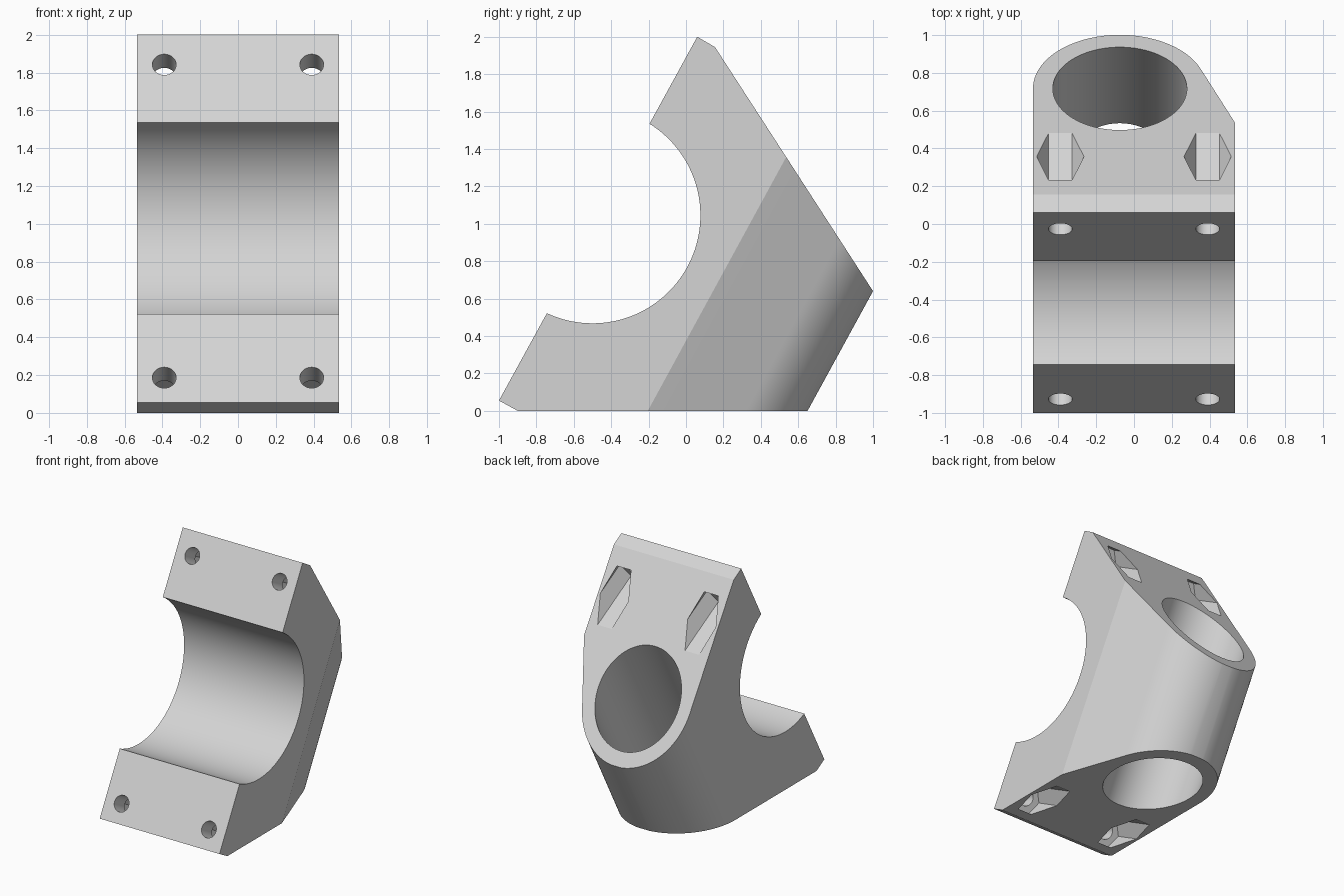
import bpy, bmesh, math
from mathutils import Vector

if "Cube" in bpy.data.objects:
    bpy.data.objects.remove(bpy.data.objects["Cube"])

grey = bpy.data.materials.new("light_grey")
grey.diffuse_color = (0.66, 0.66, 0.66, 1)
grey.use_nodes = True
grey.node_tree.nodes["Principled BSDF"].inputs["Base Color"].default_value = grey.diffuse_color

# tilted clamp frame: t runs up the split face, w runs into the body
A = math.radians(61.4)
ORIGIN = Vector((0, -1, 0.055))
T = Vector((0, math.cos(A), math.sin(A)))
W = Vector((0, math.sin(A), -math.cos(A)))


def local(x, t, w):
    return ORIGIN + Vector((x, 0, 0)) + T * t + W * w


def prism(name, ring, sweep):
    """Closed prism from a ring of points swept along a vector."""
    bm = bmesh.new()
    a = [bm.verts.new(p) for p in ring]
    b = [bm.verts.new(p + sweep) for p in ring]
    bm.faces.new(a)
    bm.faces.new(b)
    n = len(ring)
    for i in range(n):
        j = (i + 1) % n
        bm.faces.new((a[i], a[j], b[j], b[i]))
    bmesh.ops.recalc_face_normals(bm, faces=bm.faces)
    me = bpy.data.meshes.new(name)
    bm.to_mesh(me)
    bm.free()
    me.materials.append(grey)
    ob = bpy.data.objects.new(name, me)
    bpy.context.collection.objects.link(ob)
    return ob


def arc(cx, cy, r, a0, a1, n):
    return [(cx + r * math.cos(a0 + (a1 - a0) * i / n),
             cy + r * math.sin(a0 + (a1 - a0) * i / n)) for i in range(n + 1)]


def boolean(ob, cutter, op):
    m = ob.modifiers.new(cutter.name, 'BOOLEAN')
    m.operation, m.solver, m.object = op, 'EXACT', cutter
    bpy.context.view_layer.objects.active = ob
    bpy.ops.object.modifier_apply(modifier=m.name)
    bpy.data.objects.remove(cutter)


# side profile with the half-round saddle
side = [(-1, 0.055), (-0.9, 0), (0.65, 0), (1, 0.64), (0.155, 1.945), (0.06, 2)]
side += arc(-0.5, 1.045, 0.577, math.radians(58.1), math.radians(-115), 64)
bracket = prism("clamp_bracket", [Vector((-0.8, y, z)) for y, z in side], Vector((1.6, 0, 0)))

# cross-section: block blending into the round socket
CX, CW, R, HALF, SHOULDER = -0.075, 1.018, 0.46, 0.535, 0.725
dx, dw = HALF - CX, SHOULDER - CW
tangent = math.atan2(dw, dx) + math.acos(R / math.hypot(dx, dw))
section = [(-HALF, -0.5), (HALF, -0.5), (HALF, SHOULDER)]
section += arc(CX, CW, R, tangent, math.pi, 56)
boolean(bracket, prism("outline", [local(x, -1.5, w) for x, w in section], T * 5), 'INTERSECT')

# tube socket bore
bore = arc(CX, CW, 0.355, 0, 2 * math.pi, 80)[:-1]
boolean(bracket, prism("bore", [local(x, -1.5, w) for x, w in bore], T * 5), 'DIFFERENCE')

# bolt holes with hexagonal nut pockets
for x in (-0.39, 0.39):
    for t in (0.15, 2.035):
        hole = arc(x, t, 0.063, 0, 2 * math.pi, 32)[:-1]
        boolean(bracket, prism("hole", [local(p, q, -0.3) for p, q in hole], W * 0.5), 'DIFFERENCE')
        pocket = arc(x, t, 0.125, 0, 2 * math.pi, 6)[:-1]
        boolean(bracket, prism("pocket", [local(p, q, 0.15) for p, q in pocket], W), 'DIFFERENCE')

bpy.ops.object.select_all(action='DESELECT')
bracket.select_set(True)
bpy.context.view_layer.objects.active = bracket
bpy.ops.object.shade_smooth_by_angle(angle=math.radians(20))
